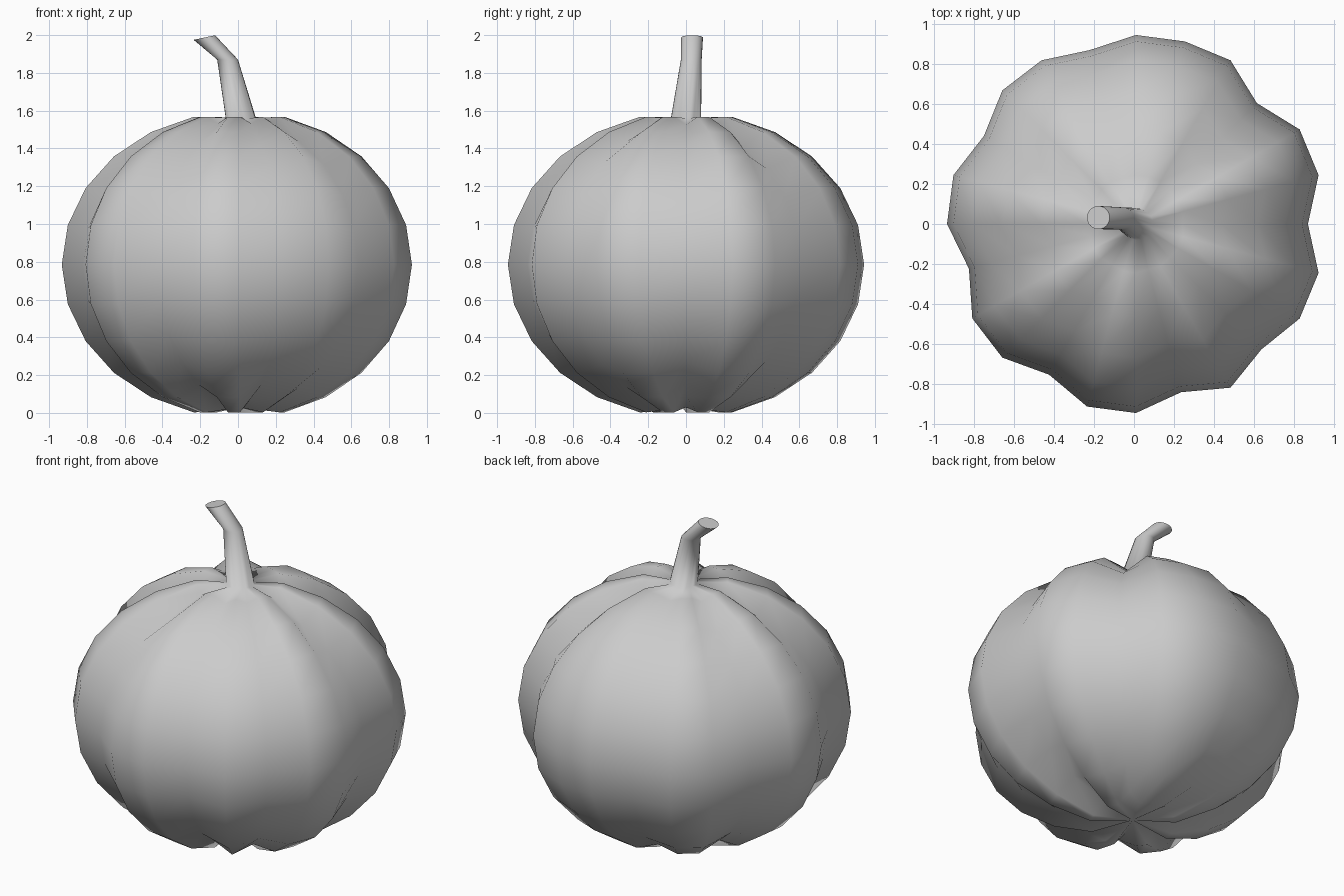
import bpy, bmesh
from math import sin, cos, pi, radians
from mathutils import Vector

if "Cube" in bpy.data.objects:
    bpy.data.objects.remove(bpy.data.objects["Cube"], do_unlink=True)

SEGMENTS, RINGS = 24, 12
RADIUS, HALF_HEIGHT = 0.943, 0.81
CENTRE = Vector((0.01, 0, 0.785))
# Groove depth, keyed by the segment the groove runs down
GROOVES = {0: 0.085, 3: 0.09, 7: 0.045, 10: 0.066, 13: 0.08, 16: 0.075, 19: 0.074, 21: 0.058}

skin = bpy.data.materials.new("plain_grey")
skin.use_nodes = True
grey = (0.6, 0.6, 0.6, 1)
skin.diffuse_color = grey
skin.node_tree.nodes["Principled BSDF"].inputs["Base Color"].default_value = grey

bm = bmesh.new()


def body_ring(k):
    """One ribbed ring of the squashed sphere, counted from the bottom."""
    polar = pi * k / RINGS
    fade = 0.5 if k == RINGS - 1 else 1.0
    ring = []
    for s in range(SEGMENTS):
        a = 2 * pi * s / SEGMENTS
        out = Vector((cos(a) * sin(polar), sin(a) * sin(polar), -cos(polar)))
        point = Vector((out.x * RADIUS, out.y * RADIUS, out.z * HALF_HEIGHT))
        point -= out * GROOVES.get(s, 0) * fade
        ring.append(bm.verts.new(CENTRE + point))
    return ring


def stem_ring(centre, radius, tilt):
    """A round stem section, leaning towards -x by the tilt angle."""
    ring = []
    for s in range(SEGMENTS):
        a = 2 * pi * s / SEGMENTS
        offset = Vector((cos(a) * cos(tilt), sin(a), cos(a) * sin(tilt)))
        ring.append(bm.verts.new(Vector(centre) + radius * offset))
    return ring


# Ribbed body, then the stem growing out of its top
rings = [body_ring(k) for k in range(1, RINGS)]
rings.append(stem_ring((0.015, 0, 1.56), 0.08, 0))
rings.append(stem_ring((-0.055, 0.028, 1.87), 0.055, 0))
rings.append(stem_ring((-0.178, 0.032, 1.987), 0.058, radians(12)))
for low, high in zip(rings, rings[1:]):
    for s in range(SEGMENTS):
        t = (s + 1) % SEGMENTS
        bm.faces.new((low[s], low[t], high[t], high[s]))

# Dimpled underside and the cut end of the stem
base = bm.verts.new((0.01, 0, 0.03))
for s in range(SEGMENTS):
    bm.faces.new((base, rings[0][(s + 1) % SEGMENTS], rings[0][s]))
cut_end = bm.faces.new(rings[-1])

for face in bm.faces:
    face.smooth = True
for edge in cut_end.edges:
    edge.smooth = False

mesh = bpy.data.meshes.new("pumpkin")
bm.to_mesh(mesh)
bm.free()
mesh.materials.append(skin)
pumpkin = bpy.data.objects.new("pumpkin", mesh)
bpy.context.collection.objects.link(pumpkin)
